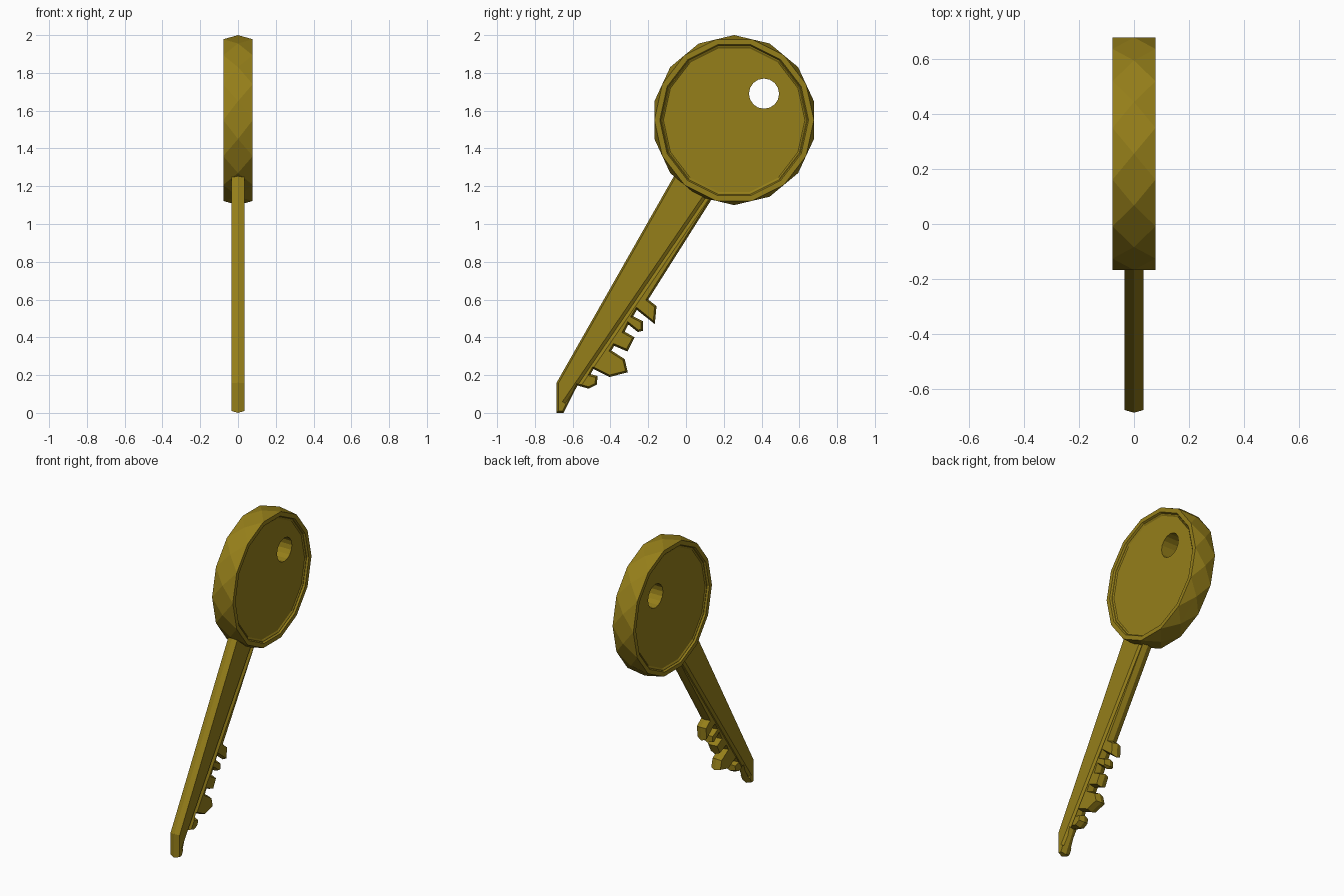
import bpy, bmesh, math
from mathutils import Vector

if "Cube" in bpy.data.objects:
    bpy.data.objects.remove(bpy.data.objects["Cube"])

brass = bpy.data.materials.new("brass")
brass.diffuse_color = (0.30, 0.21, 0.01, 1)
brass.use_nodes = True
brass.node_tree.nodes["Principled BSDF"].inputs["Base Color"].default_value = brass.diffuse_color


def make_object(name, rings):
    """Skin a stack of equal-length rings and cap both ends."""
    bm = bmesh.new()
    loops = [[bm.verts.new(p) for p in ring] for ring in rings]
    n = len(loops[0])
    for a, b in zip(loops, loops[1:]):
        for i in range(n):
            j = (i + 1) % n
            bm.faces.new((a[i], a[j], b[j], b[i]))
    bm.faces.new(loops[0])
    bm.faces.new(loops[-1])
    bmesh.ops.recalc_face_normals(bm, faces=bm.faces)
    me = bpy.data.meshes.new(name)
    bm.to_mesh(me)
    bm.free()
    ob = bpy.data.objects.new(name, me)
    bpy.context.collection.objects.link(ob)
    me.materials.append(brass)
    return ob


def cut(target, cutter):
    """Subtract the cutter, then discard it."""
    mod = target.modifiers.new("cut", 'BOOLEAN')
    mod.operation = 'DIFFERENCE'
    mod.solver = 'EXACT'
    mod.object = cutter
    bpy.context.view_layer.objects.active = target
    bpy.ops.object.modifier_apply(modifier=mod.name)
    bpy.data.objects.remove(cutter)


def inset(pts, d):
    """Mitred inward offset of a counter-clockwise outline."""
    out = []
    for i, p in enumerate(pts):
        e1 = (p - pts[i - 1]).normalized()
        e2 = (pts[(i + 1) % len(pts)] - p).normalized()
        n1, n2 = Vector((-e1.y, e1.x)), Vector((-e2.y, e2.x))
        out.append(p + (n1 + n2) * d / max(0.5, 1 + n1.dot(n2)))
    return out


# Head: faceted disc with a zigzag rim and a stepped recess on each side
SIDES, CY, CZ, RY, RZ = 14, 0.255, 1.55, 0.433, 0.45


def head_ring(x, r, shift=0.0):
    return [(x, CY + RY * r * math.cos(2 * math.pi * (i + shift) / SIDES),
             CZ + RZ * r * math.sin(2 * math.pi * (i + shift) / SIDES))
            for i in range(SIDES)]


steps = [(0.060, 0.865), (0.066, 0.885), (0.066, 0.895), (0.078, 0.91), (0.078, 0.975)]
bm = bmesh.new()
sides = []
for s in (-1, 1):
    loops = [[bm.verts.new(p) for p in head_ring(s * x, r)] for x, r in steps]
    bm.faces.new(loops[0])
    for a, b in zip(loops, loops[1:]):
        for i in range(SIDES):
            j = (i + 1) % SIDES
            bm.faces.new((a[i], a[j], b[j], b[i]))
    sides.append(loops[-1])
mid = [bm.verts.new(p) for p in head_ring(0, 1.0, 0.5)]
for rim in sides:
    for i in range(SIDES):
        j = (i + 1) % SIDES
        bm.faces.new((rim[i], rim[j], mid[i]))
        bm.faces.new((mid[i], rim[j], mid[j]))
bmesh.ops.recalc_face_normals(bm, faces=bm.faces)
me = bpy.data.meshes.new("key_head")
bm.to_mesh(me)
bm.free()
me.materials.append(brass)
head = bpy.data.objects.new("key_head", me)
bpy.context.collection.objects.link(head)

# Ring hole through the head
hole = make_object("hole_cutter", [
    [(x, 0.413 + 0.08 * math.cos(math.tau * i / 16),
      1.69 + 0.08 * math.sin(math.tau * i / 16)) for i in range(16)]
    for x in (-0.2, 0.2)])
cut(head, hole)

# Blade: toothed outline (y, z) with bevelled edges, running into the head
outline = [Vector(p) for p in [
    (0.17, 1.185), (0.02, 1.39), (-0.06, 1.26), (-0.685, 0.16), (-0.685, 0.0),
    (-0.648, 0.0), (-0.575, 0.145), (-0.515, 0.128), (-0.472, 0.15),
    (-0.468, 0.195), (-0.505, 0.205), (-0.49, 0.232), (-0.405, 0.19),
    (-0.308, 0.215), (-0.325, 0.285), (-0.395, 0.33), (-0.38, 0.355),
    (-0.31, 0.325), (-0.272, 0.40), (-0.325, 0.43), (-0.305, 0.468),
    (-0.255, 0.428), (-0.228, 0.435), (-0.228, 0.485), (-0.28, 0.512),
    (-0.26, 0.545), (-0.165, 0.47), (-0.156, 0.565), (-0.20, 0.60)]]
face = inset(outline, 0.010)
blade = make_object("key_blade", [
    [(x, p.x, p.y) for p in pts]
    for x, pts in ((-0.034, face), (0, outline), (0.034, face))])

# Keyway groove along each side of the blade
start, end = Vector((0, -0.64, 0.05)), Vector((0, 0.17, 1.235))
across = Vector((0, -(end - start).z, (end - start).y)).normalized() * 0.017
for s in (-1, 1):
    surf, deep = Vector((s * 0.034, 0, 0)), Vector((s * 0.012, 0, 0))
    groove = make_object("groove_cutter", [
        [p + surf + across, p + surf + deep, p + surf - across, p + surf - deep]
        for p in (start, end)])
    cut(blade, groove)
